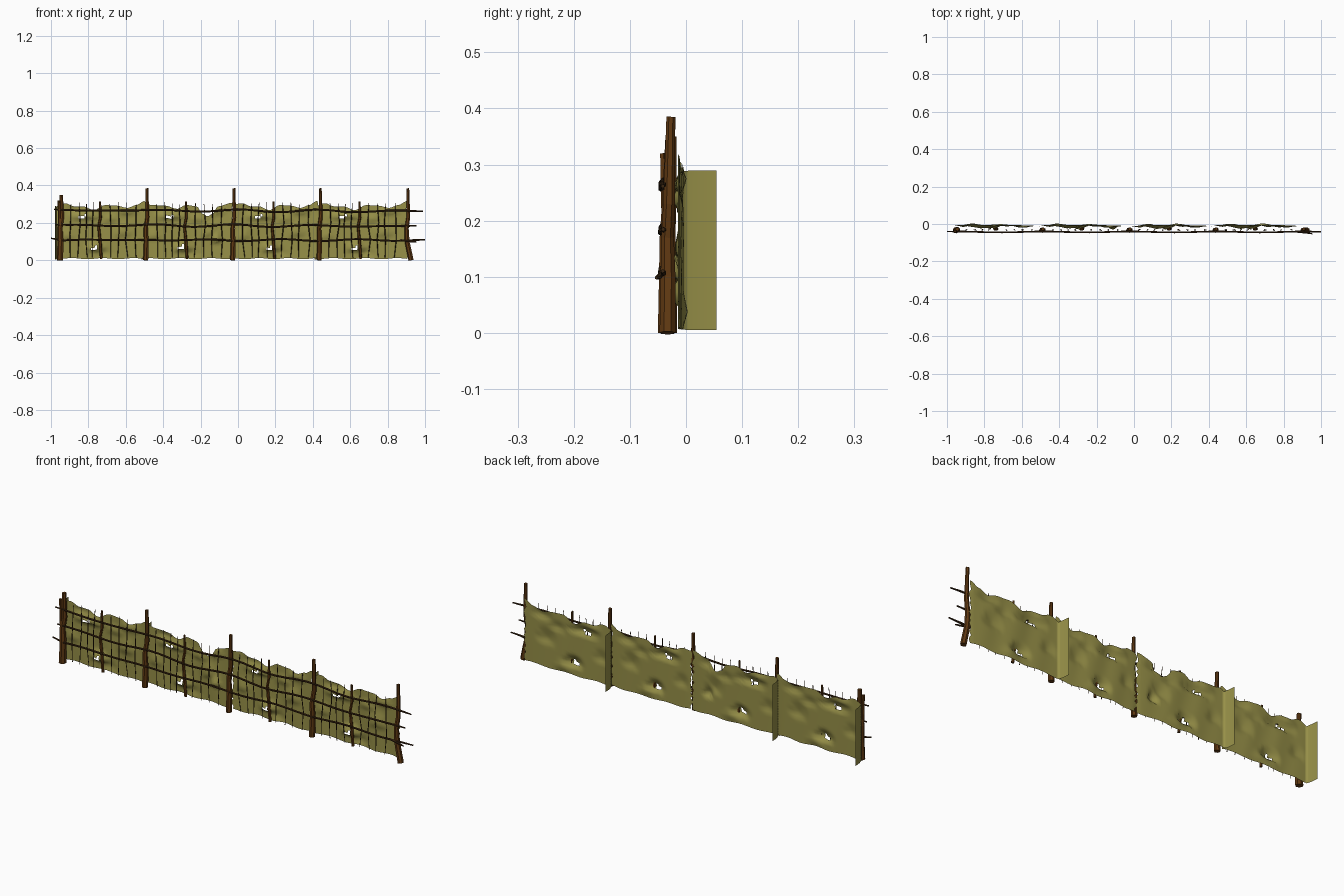
import bpy, bmesh, math, random
from mathutils import Vector

if "Cube" in bpy.data.objects:
    bpy.data.objects.remove(bpy.data.objects["Cube"])

random.seed(4)


def material(name, col):
    m = bpy.data.materials.new(name)
    m.diffuse_color = (*col, 1)
    m.use_nodes = True
    m.node_tree.nodes["Principled BSDF"].inputs["Base Color"].default_value = m.diffuse_color
    return m


HIDE = material("olive_hide", (0.31, 0.28, 0.065))
WOOD = material("brown_wood", (0.115, 0.04, 0.006))
DARK = material("dark_twig", (0.045, 0.02, 0.006))


def finish(name, bm, mat, smooth):
    me = bpy.data.meshes.new(name)
    bm.to_mesh(me)
    bm.free()
    me.materials.append(mat)
    for p in me.polygons:
        p.use_smooth = smooth
    ob = bpy.data.objects.new(name, me)
    bpy.context.collection.objects.link(ob)
    return ob


def stick(name, pts, radii, sides, mat):
    """Low-poly tube through a few points, with a radius at each."""
    bm = bmesh.new()
    pts = [Vector(p) for p in pts]
    rings = []
    for i, p in enumerate(pts):
        d = (pts[min(i + 1, len(pts) - 1)] - pts[max(i - 1, 0)]).normalized()
        a = d.cross(Vector((0, 1, 0))).normalized()
        b = d.cross(a)
        rings.append([bm.verts.new(p + radii[i] * (a * math.cos(t) + b * math.sin(t)))
                      for t in (2 * math.pi * k / sides for k in range(sides))])
    for r, s in zip(rings, rings[1:]):
        for k in range(sides):
            n = (k + 1) % sides
            bm.faces.new((r[k], r[n], s[n], s[k]))
    bm.faces.new(rings[0])
    bm.faces.new(rings[-1])
    bmesh.ops.recalc_face_normals(bm, faces=bm.faces)
    return finish(name, bm, mat, False)


def lerp(table, x):
    for (x0, v0), (x1, v1) in zip(table, table[1:]):
        if x <= x1:
            t = max(0, (x - x0) / (x1 - x0))
            return v0 + (v1 - v0) * t * t * (3 - 2 * t)
    return table[-1][1]


# Main posts: kinked, the end ones leaning
posts = [-0.945, -0.487, -0.022, 0.440, 0.908]
for i, x in enumerate(posts):
    foot = 0.018 if i == 4 else -0.006
    top = 0.35 if i == 0 else 0.385
    wide = 1.1 if i == 0 else 0.9
    stick("post", [(x + foot, -0.033, 0.0), (x - 0.003, -0.032, 0.1),
                   (x - 0.006, -0.033, 0.17), (x + 0.003, -0.03, 0.23),
                   (x, -0.027, top)],
          [r * wide for r in (0.016, 0.015, 0.013, 0.012, 0.009)], 7, WOOD)
# Second short post bound to the left end
stick("post_brace", [(-0.958, -0.03, 0.0), (-0.953, -0.034, 0.15), (-0.957, -0.04, 0.32)],
      [0.011, 0.010, 0.007], 6, WOOD)

# Intermediate stakes in the middle of each bay
for x in (-0.737, -0.278, 0.19, 0.65):
    stick("stake", [(x + 0.006, -0.026, 0.008), (x, -0.027, 0.1), (x - 0.008, -0.028, 0.18),
                    (x + 0.002, -0.028, 0.23), (x, -0.027, 0.315)],
          [0.007, 0.008, 0.007, 0.007, 0.005], 6, WOOD)

# Thin upright twigs between the posts
for x in posts[:4]:
    for off in (0.052, 0.095, 0.135, 0.172, 0.26, 0.305, 0.35, 0.40):
        j = [random.uniform(-0.008, 0.008) for _ in range(4)]
        stick("twig", [(x + off + j[0], -0.030, 0.015), (x + off + j[1], -0.032, 0.11),
                       (x + off + j[2], -0.034, 0.2),
                       (x + off, -0.028, 0.305 + j[3])],
              [0.0015, 0.0025, 0.0025, 0.0015], 4, DARK)

# Three long wavy rails in front
rails = [("top_rail", -0.985, 0.99, 0.268, 0.262, 1.0),
         ("middle_rail", -0.975, 0.955, 0.188, 0.182, 2.2),
         ("bottom_rail", -1.0, 1.0, 0.108, 0.108, 3.7)]
for name, xa, xb, za, zb, ph in rails:
    pts, rad = [], []
    n = 34
    for i in range(n + 1):
        t = i / n
        x = xa + (xb - xa) * t
        bay = (x - posts[0]) / 0.4633
        sag = 0.5 - 0.5 * math.cos(2 * math.pi * bay)
        z = za + (zb - za) * t + 0.011 * (0.5 - sag) * math.sin(ph) + 0.003 * math.sin(17 * x + ph)
        if name == "bottom_rail" and x < -0.95:
            z += 0.014
        pts.append((x, -0.040 - 0.005 * sag, z))
        rad.append(0.0035 if i in (0, n) else 0.0052)
    stick(name, pts, rad, 6, DARK)

# Torn rail end that pokes forward on the right
stick("rail_splinter", [(0.87, -0.042, 0.108), (0.93, -0.048, 0.10), (0.955, -0.053, 0.098)],
      [0.005, 0.005, 0.003], 6, DARK)


# Hide panels: (left, right, has rear flap, top edge heights)
edge = [(0, 0.30), (0.1, 0.305), (0.2, 0.288), (0.3, 0.288), (0.42, 0.268), (0.55, 0.295),
        (0.68, 0.292), (0.8, 0.280), (0.9, 0.295), (1, 0.318)]
torn = [(0, 0.31), (0.1, 0.295), (0.25, 0.292), (0.38, 0.275), (0.48, 0.296), (0.6, 0.288),
        (0.66, 0.25), (0.72, 0.235), (0.78, 0.25), (0.83, 0.288), (1, 0.308)]
panels = [(-0.970, -0.497, True, edge), (-0.508, -0.028, True, torn),
          (-0.020, 0.424, False, edge), (0.417, 0.906, True, edge)]
# Dents: u centre, z centre, u radius, z radius, depth
dents = [(0.33, 0.235, 0.22, 0.03, 0.020), (0.22, 0.27, 0.12, 0.018, -0.010),
         (0.44, 0.065, 0.13, 0.035, 0.026), (0.55, 0.035, 0.12, 0.03, -0.008),
         (0.75, 0.15, 0.13, 0.05, 0.012), (0.80, 0.26, 0.14, 0.03, 0.014),
         (0.12, 0.13, 0.1, 0.04, 0.010), (0.62, 0.22, 0.12, 0.03, 0.010)]
NX, NZ = 44, 22
for i, (xa, xb, flap, top) in enumerate(panels):
    bm = bmesh.new()
    holes = dents + ([(0.82, 0.11, 0.07, 0.03, 0.026)] if i == 1 else [])
    back = [(xa - 0.009, 0.054), (xa - 0.006, 0.02), (xa - 0.002, 0.005)] if flap else []
    cols = []
    for x, y in back:
        cols.append([bm.verts.new((x, y, 0.005 + 0.284 * k / NZ)) for k in range(NZ + 1)])
    for c in range(NX + 1):
        u = c / NX
        h = lerp(top, u)
        if flap:
            h = 0.288 + (h - 0.288) * min(1, u / 0.06)
        col = []
        for k in range(NZ + 1):
            v = k / NZ
            z = 0.006 + 0.006 * math.sin(u * 9 + i) ** 2 * (1 - v)
            z += (h - z) * v
            pull = 1 - math.sin(math.pi * u) ** 0.5
            y = -0.006 - 0.008 * pull * (u > 0.5 or not flap)
            y += 0.002 * math.sin(19 * u + 3 * v + i) * math.sin(math.pi * u)
            for uc, zc, ru, rz, d in holes:
                a, b = (u - uc) / ru, (z - zc) / rz
                y -= d * max(0, 1 - math.hypot(a, b * (1.5 if b < a else 0.8)))
            x = xa + (xb - xa) * u
            if c == NX or (c == 0 and not flap):  # ragged side edges
                x += random.uniform(-0.008, 0.006)
            col.append(bm.verts.new((x, max(y, -0.030), z)))
        cols.append(col)
    for a, b in zip(cols, cols[1:]):
        for k in range(NZ):
            bm.faces.new((a[k], b[k], b[k + 1], a[k + 1]))
    # Small slits torn under the folds
    c0 = len(back)
    bm.faces.ensure_lookup_table()
    slits = [(17, 4), (18, 4), (19, 4), (19, 5), (11, 17), (12, 17), (13, 17), (14, 18)]
    gone = [bm.faces[(c + c0) * NZ + k] for c, k in slits]
    bmesh.ops.delete(bm, geom=gone, context='FACES')
    finish("hide_panel", bm, HIDE, True)
